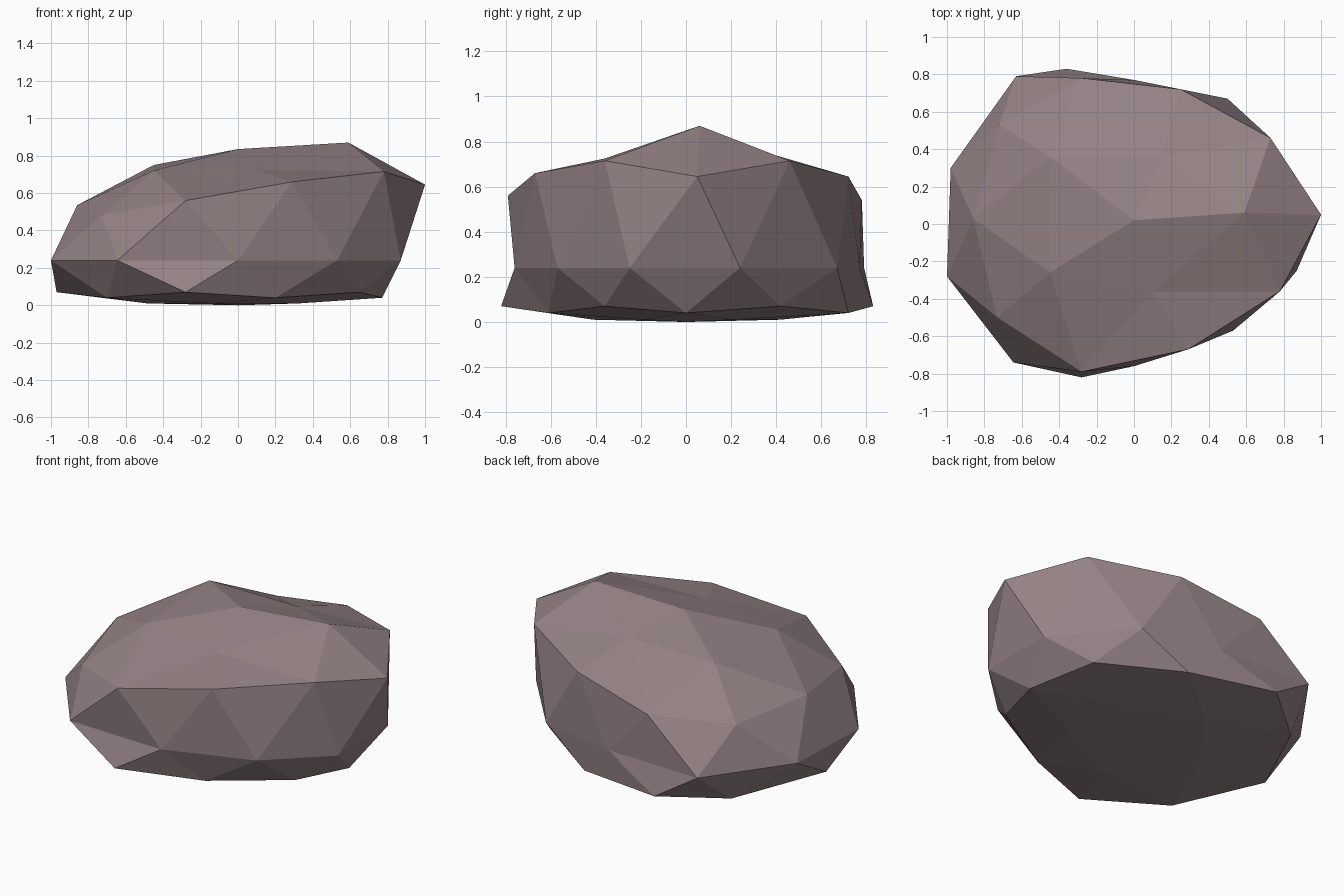
import bpy
import bmesh

default_cube = bpy.data.objects.get("Cube")
if default_cube:
    bpy.data.objects.remove(default_cube, do_unlink=True)


def make_material(name, colour):
    material = bpy.data.materials.new(name)
    material.use_nodes = True
    material.diffuse_color = colour
    shader = material.node_tree.nodes["Principled BSDF"]
    shader.inputs["Base Color"].default_value = colour
    shader.inputs["Roughness"].default_value = 0.9
    return material


def add_ring(mesh, points):
    return [mesh.verts.new(point) for point in points]


def fan_cap(mesh, pole, inner, outer, corner):
    """Join a pole to a five-point ring, and that ring to a ten-point ring."""
    count, outer_count = len(inner), len(outer)
    for i, vertex in enumerate(inner):
        following = inner[(i + 1) % count]
        before, middle, after = (
            outer[(corner + i * 2 + step) % outer_count] for step in (-1, 0, 1)
        )
        mesh.faces.new((pole, vertex, following))
        mesh.faces.new((vertex, before, middle))
        mesh.faces.new((vertex, middle, after))
        mesh.faces.new((vertex, after, following))


def zigzag_band(mesh, first, second):
    """Join two staggered rings with alternating triangles."""
    count = len(first)
    for i in range(count):
        following = (i + 1) % count
        mesh.faces.new((first[i], first[following], second[i]))
        mesh.faces.new((first[following], second[following], second[i]))


# Outlines of the boulder, each running clockwise from the pointed side
crown_outline = [
    (.59, .06, .87), (.1, -.36, .725), (-.45, -.26, .72),
    (-.45, .36, .75), (.15, .36, .75),
]
shoulder_outline = [
    (1, .05, .645), (.78, -.36, .715), (.29, -.67, .66), (-.28, -.79, .56),
    (-.73, -.5, .48), (-.86, .03, .535), (-.72, .53, .5), (-.28, .78, .54),
    (.25, .72, .645), (.73, .46, .715),
]
waist_outline = [
    (.87, -.25), (.53, -.57), (0, -.76), (-.645, -.74), (-1, -.28),
    (-.98, .3), (-.63, .79), (0, .77), (.5, .67), (.87, .24),
]
foot_outline = [
    (.77, 0), (.65, -.36), (.2, -.61), (-.28, -.82), (-.7, -.5),
    (-.97, 0), (-.7, .55), (-.36, .83), (.2, .72), (.65, .42),
]
waist_height = .24
foot_heights = (.04, .07)

# Boulder surface
rock_mesh = bmesh.new()
summit = rock_mesh.verts.new((0, .02, .835))
underside = rock_mesh.verts.new((0, 0, 0))
crown = add_ring(rock_mesh, crown_outline)
shoulder = add_ring(rock_mesh, shoulder_outline)
waist = add_ring(rock_mesh, [(x, y, waist_height) for x, y in waist_outline])
foot = add_ring(
    rock_mesh,
    [(x, y, foot_heights[i % 2]) for i, (x, y) in enumerate(foot_outline)],
)
base = add_ring(rock_mesh, [(x * .5, y * .5, .01) for x, y in foot_outline[1::2]])

fan_cap(rock_mesh, summit, crown, shoulder, corner=0)
zigzag_band(rock_mesh, shoulder, waist)
zigzag_band(rock_mesh, waist, foot[1:] + foot[:1])
fan_cap(rock_mesh, underside, base, foot, corner=1)
bmesh.ops.recalc_face_normals(rock_mesh, faces=rock_mesh.faces[:])

# Flat-shaded object
mesh_data = bpy.data.meshes.new("boulder")
rock_mesh.to_mesh(mesh_data)
rock_mesh.free()
boulder = bpy.data.objects.new("boulder", mesh_data)
bpy.context.collection.objects.link(boulder)
mesh_data.materials.append(make_material("mauve grey stone", (.30, .225, .235, 1)))
mesh_data.shade_flat()
